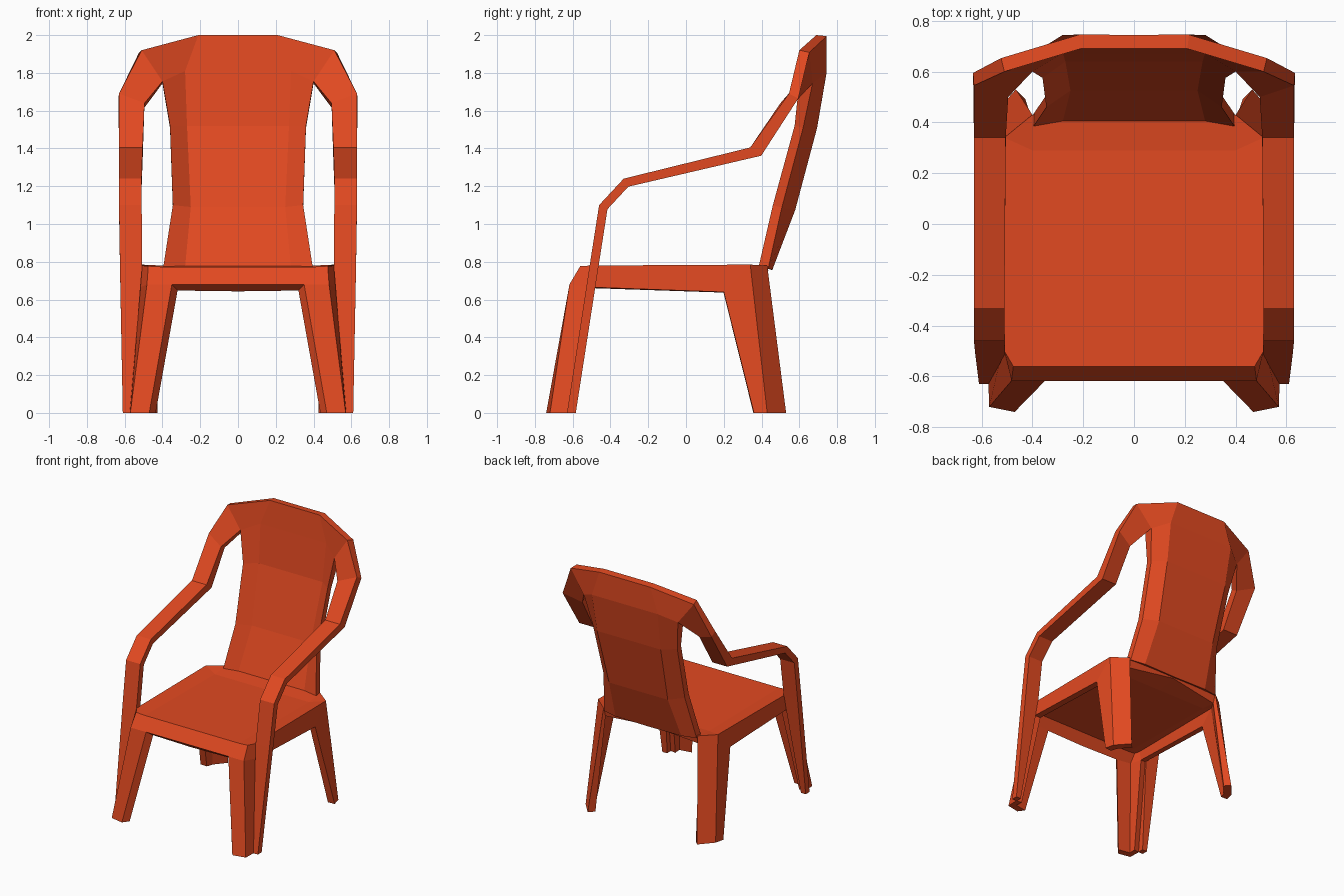
import bpy
import bmesh
from mathutils import Vector

if "Cube" in bpy.data.objects:
    bpy.data.objects.remove(bpy.data.objects["Cube"], do_unlink=True)

# One moulded plastic colour
COLOUR = (0.76, 0.067, 0.015, 1.0)
plastic = bpy.data.materials.new("orange red plastic")
plastic.use_nodes = True
plastic.diffuse_color = COLOUR
plastic.node_tree.nodes["Principled BSDF"].inputs["Base Color"].default_value = COLOUR


def make_object(name, bm):
    bmesh.ops.recalc_face_normals(bm, faces=bm.faces)
    mesh = bpy.data.meshes.new(name)
    bm.to_mesh(mesh)
    bm.free()
    mesh.materials.append(plastic)
    obj = bpy.data.objects.new(name, mesh)
    bpy.context.collection.objects.link(obj)
    obj.modifiers.new("mirror", 'MIRROR')


def strip(bm, lower, upper):
    """Quads between two rows of vertices."""
    for k in range(len(lower) - 1):
        bm.faces.new((lower[k], lower[k + 1], upper[k + 1], upper[k]))


def thicken(bm, extra):
    """Give the sheet an inner side, with extra offsets at some corners."""
    bm.normal_update()
    sheet, rim = bm.faces[:], [e for e in bm.edges if e.is_boundary]
    inner = {}
    for v in bm.verts[:]:
        depth = v.normal * v.calc_shell_factor()
        if v.co.x < 0.42 and v.co.z < 1.9:
            depth.x = 0    # panel sides run straight back
        if v.co.z == 0:
            depth.z = 0    # feet stay flat on the floor
        thickness = 0.055 if v.co.y > 0.3 else 0.047
        inner[v] = v.co - depth * thickness + Vector(extra.get(v, (0, 0, 0)))
    inner = {v: bm.verts.new(co) for v, co in inner.items()}
    for f in sheet:
        bm.faces.new([inner[v] for v in reversed(f.verts)])
    for e in rim:
        a, b = e.verts
        if a.co.x > 0 or b.co.x > 0:
            bm.faces.new((a, b, inner[b], inner[a]))


# Backrest, shoulders, arms and posts as one continuous sheet
bm = bmesh.new()
V = bm.verts.new
rows = []
for mid, edge in (((0.28, 0.405, 0.775), (0.395, 0.385, 0.775)),
                  ((0.25, 0.525, 1.09), (0.345, 0.46, 1.10)),
                  ((0.27, 0.64, 1.52), (0.36, 0.575, 1.52)),
                  ((0.28, 0.672, 1.81), (0.40, 0.60, 1.755))):
    rows.append([V((0, mid[1], mid[2])), V(mid), V(edge)])
for low, high in zip(rows, rows[1:]):
    strip(bm, low, high)

centre, mid, edge = rows[-1]
crown_c, crown = V((0, 0.69, 2.0)), V((0.21, 0.69, 2.0))
corner = V((0.51, 0.60, 1.92))
strip(bm, [centre, mid, edge], [crown_c, crown, corner])

# Arm band: inner x, outer x, y, z from the shoulder down to the foot
arm = [(V((xi, y, z)), V((xo, y, z))) for xi, xo, y, z in (
    (0.505, 0.63, 0.34, 1.405), (0.51, 0.63, -0.33, 1.24),
    (0.51, 0.63, -0.46, 1.10), (0.507, 0.625, -0.51, 0.78),
    (0.57, 0.61, -0.63, 0))]
shoulder = (V((0.495, 0.50, 1.64)), V((0.63, 0.545, 1.69)))
bm.faces.new((edge, *shoulder, corner))
for upper, lower in zip([shoulder] + arm, arm):
    strip(bm, lower, upper)
bulge, elbow = (0, 0.018, 0), (0, 0.025, 0.005)
thicken(bm, {centre: bulge, mid: bulge, edge: bulge,
             arm[0][0]: elbow, arm[0][1]: elbow})
make_object("backrest_and_arms", bm)

# Dished seat, skirt and legs as a second sheet
bm = bmesh.new()
V = bm.verts.new
front_c, dish_c, back_c = V((0, -0.56, 0.773)), V((0, 0.29, 0.765)), V((0, 0.43, 0.78))
front_d, dish = V((0.40, -0.56, 0.773)), V((0.40, 0.29, 0.765))
rim = [V(p) for p in ((0.475, -0.56, 0.777), (0.51, -0.50, 0.78),
                      (0.51, 0.34, 0.785), (0.40, 0.43, 0.78))]
skirt_c = V((0, -0.617, 0.68))
skirt = [V(p) for p in ((0.35, -0.617, 0.68), (0.482, -0.617, 0.68),
                        (0.517, -0.49, 0.665), (0.517, 0.20, 0.64))]
front_foot = [V(p) for p in ((0.47, -0.74, 0), (0.57, -0.72, 0), (0.573, -0.63, 0))]
back_foot = [V(p) for p in ((0.57, 0.36, 0), (0.553, 0.43, 0), (0.465, 0.53, 0))]

new = bm.faces.new
new((front_c, front_d, dish, dish_c))
new((front_d, *rim[:3], dish))
new((dish, rim[2], rim[3]))
new((dish_c, dish, rim[3], back_c))
new((skirt_c, *skirt[:2], rim[0], front_d, front_c))
strip(bm, skirt[1:], rim[:3])
strip(bm, front_foot, skirt[:3])
strip(bm, back_foot, [skirt[3], rim[2], rim[3]])
thicken(bm, {front_foot[0]: (-0.03, 0, 0), skirt[0]: (-0.03, 0, -0.012),
             skirt_c: (0, 0, -0.012), back_c: (0, 0, 0.03)})
make_object("seat_and_legs", bm)
